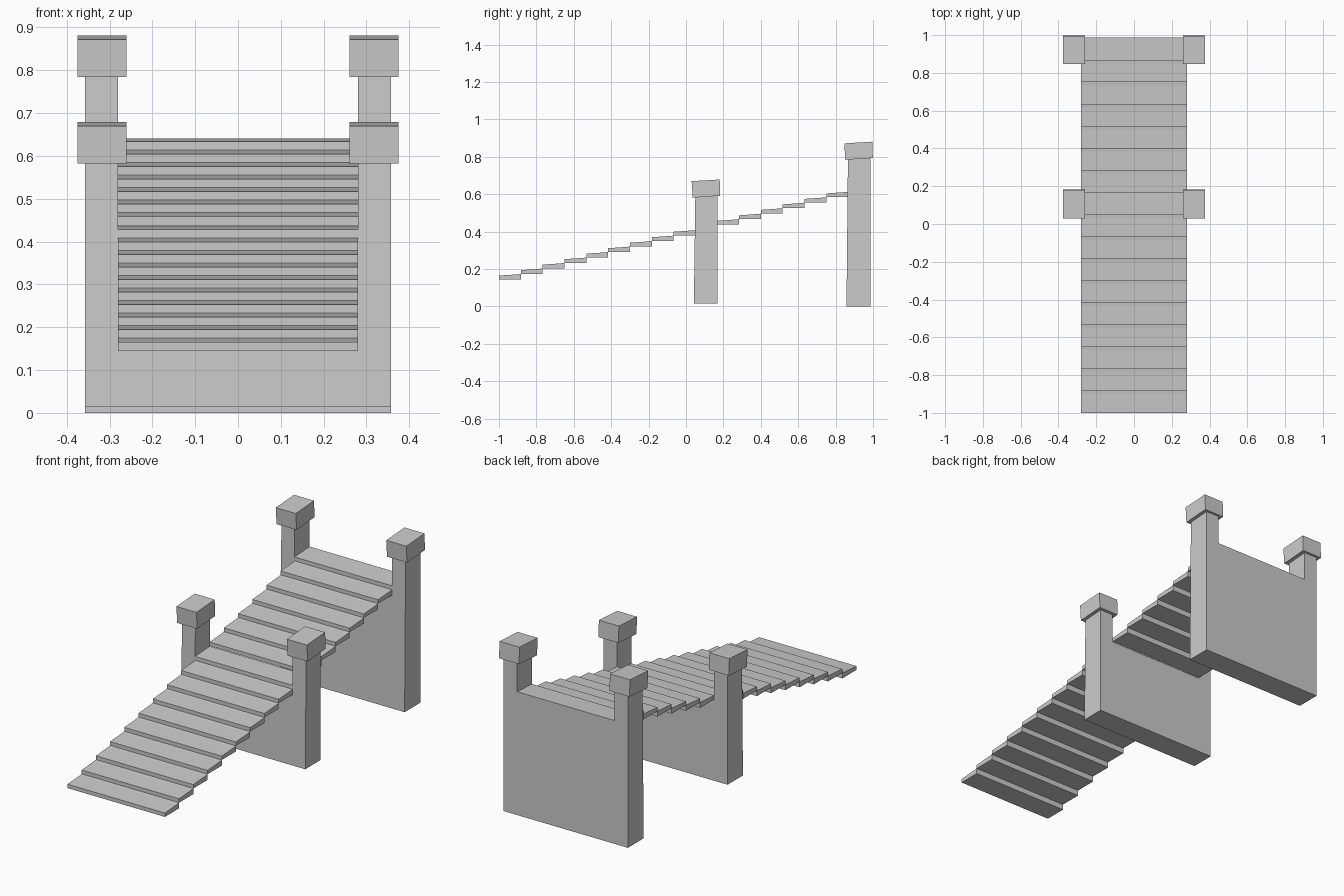
import bpy, bmesh

if "Cube" in bpy.data.objects:
    bpy.data.objects.remove(bpy.data.objects["Cube"])


def loft(name, ring_a, ring_b):
    """Solid between two matching rings of points."""
    bm = bmesh.new()
    a = [bm.verts.new(p) for p in ring_a]
    b = [bm.verts.new(p) for p in ring_b]
    n = len(a)
    bm.faces.new(a)
    bm.faces.new(b[::-1])
    for i in range(n):
        j = (i + 1) % n
        bm.faces.new((a[j], a[i], b[i], b[j]))
    bmesh.ops.recalc_face_normals(bm, faces=bm.faces)
    mesh = bpy.data.meshes.new(name)
    bm.to_mesh(mesh)
    bm.free()
    ob = bpy.data.objects.new(name, mesh)
    bpy.context.collection.objects.link(ob)
    return ob


def prism_x(name, profile, x0, x1):
    """Extrude a (y, z) profile between two x positions."""
    return loft(name, [(x0, y, z) for y, z in profile],
                [(x1, y, z) for y, z in profile])


PITCH, RISE = 0.1167, 0.0293
HALF, OUTER = 0.28, 0.357


def step_base(i):
    return -1 + PITCH * i, 0.145 + RISE * i


# Treads; steps 9 and 16 are formed by the supporting walls
for i in range(17):
    if i in (9, 16):
        continue
    y, z = step_base(i)
    prism_x(f"tread_{i + 1}",
            [(y, z), (y + PITCH, z), (y + PITCH, z + 0.0293),
             (y + PITCH * 0.85, z + 0.027), (y, z + 0.020)], -HALF, HALF)


def support(name, step, bottom, post_top, y0, y1):
    """Wall with a post rising at each side of the walkway."""
    z = step_base(step)[1]

    def ring(floor, y_at):
        pts = [(-OUTER, bottom), (OUTER, bottom), (OUTER, post_top),
               (HALF, post_top), (HALF, floor), (-HALF, floor),
               (-HALF, post_top), (-OUTER, post_top)]
        return [(x, y_at(h), h) for x, h in pts]

    # the front face leans out slightly toward its foot
    loft(name,
         ring(z + 0.020, lambda h: y0 - 0.008 * (1 - h / post_top)),
         ring(z + 0.027, lambda h: y1))


support("middle_support", 9, 0.015, 0.61, 0.050, 0.168)
support("end_support", 16, 0.0, 0.81, 0.866, 0.987)

# Slightly tilted post caps, mirrored in x
for label, y, z in (("middle", 0.030, 0.582), ("end", 0.846, 0.784)):
    profile = [(y + 0.006, z), (y + 0.153, z + 0.010),
               (y + 0.150, z + 0.097), (y, z + 0.088)]
    for side, s in (("left", -1), ("right", 1)):
        prism_x(f"{label}_cap_{side}", profile, s * 0.26, s * 0.375)
